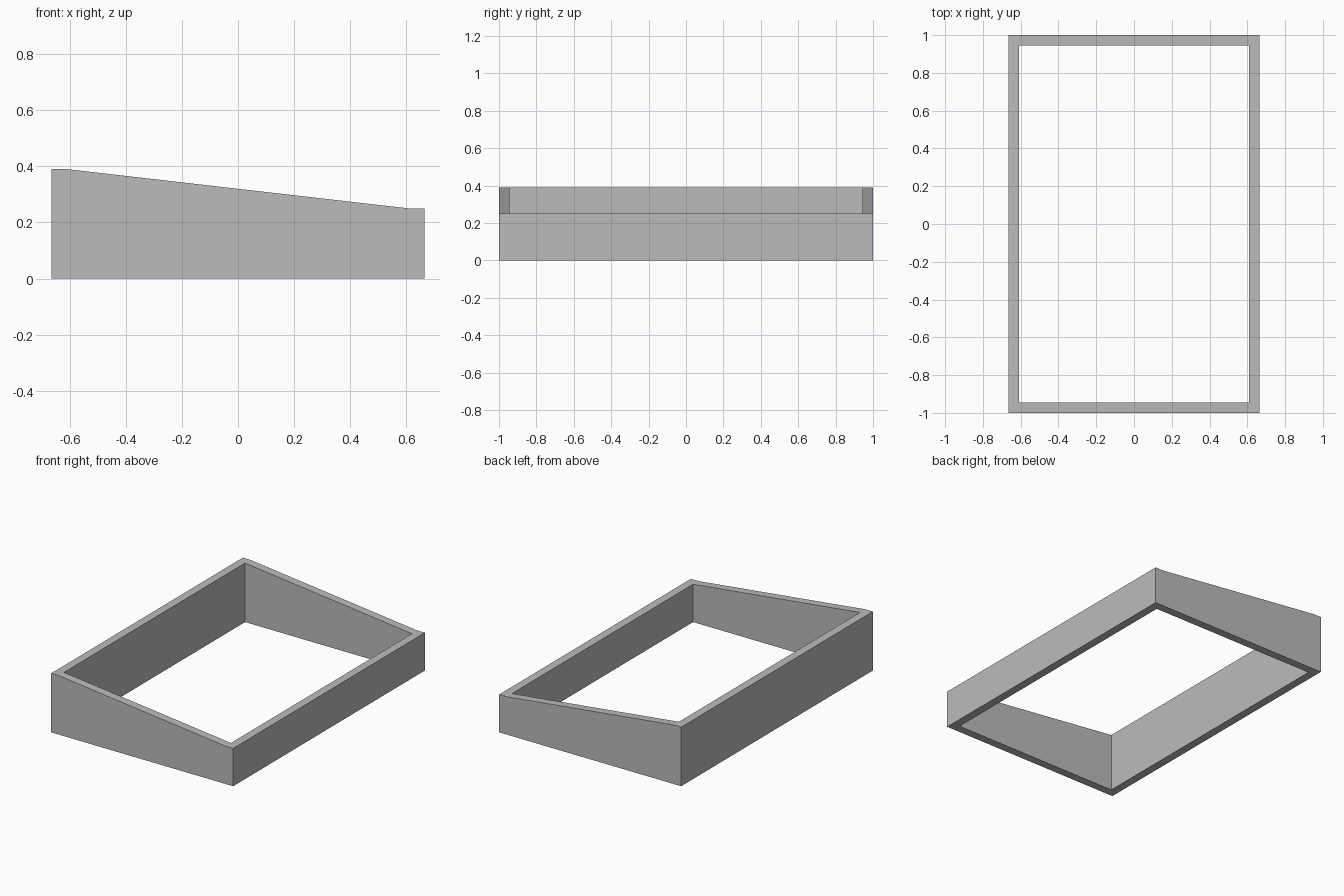
import bpy
import bmesh

cube = bpy.data.objects.get("Cube")
if cube:
    bpy.data.objects.remove(cube, do_unlink=True)

HALF_X, HALF_Y, WALL = 0.665, 1.0, 0.055
HIGH, LOW = 0.39, 0.25

# Plain grey
grey = bpy.data.materials.new("plain grey")
grey.use_nodes = True
color = (0.5, 0.5, 0.5, 1)
grey.diffuse_color = color
grey.node_tree.nodes["Principled BSDF"].inputs["Base Color"].default_value = color


def wall(name, profile, y0, y1):
    """Extrude an x-z profile from y0 to y1."""
    bm = bmesh.new()
    face = bm.faces.new([bm.verts.new((x, y0, z)) for x, z in profile])
    new = bmesh.ops.extrude_face_region(bm, geom=[face])["geom"]
    verts = [v for v in new if isinstance(v, bmesh.types.BMVert)]
    bmesh.ops.translate(bm, verts=verts, vec=(0, y1 - y0, 0))
    bmesh.ops.recalc_face_normals(bm, faces=bm.faces)
    mesh = bpy.data.meshes.new(name)
    bm.to_mesh(mesh)
    bm.free()
    mesh.materials.append(grey)
    obj = bpy.data.objects.new(name, mesh)
    bpy.context.collection.objects.link(obj)
    return obj


inner_x, inner_y = HALF_X - WALL, HALF_Y - WALL

# Sloping side walls, with short level ends
slope = [(-HALF_X, 0), (HALF_X, 0), (HALF_X, LOW),
         (inner_x, LOW), (-inner_x, HIGH), (-HALF_X, HIGH)]
frame = wall("sloped_frame", slope, -HALF_Y, HALF_Y)

# Rectangular opening through the middle leaves one continuous wall
opening = wall("opening_cutter",
               [(-inner_x, -1), (inner_x, -1), (inner_x, 1), (-inner_x, 1)],
               -inner_y, inner_y)
opening.hide_render = True
opening.hide_set(True)
cut = frame.modifiers.new("opening", 'BOOLEAN')
cut.operation = 'DIFFERENCE'
cut.solver = 'EXACT'
cut.object = opening

# Apply the cut and remove the helper
bpy.context.view_layer.objects.active = frame
frame.select_set(True)
bpy.ops.object.modifier_apply(modifier=cut.name)
bpy.data.objects.remove(opening, do_unlink=True)
